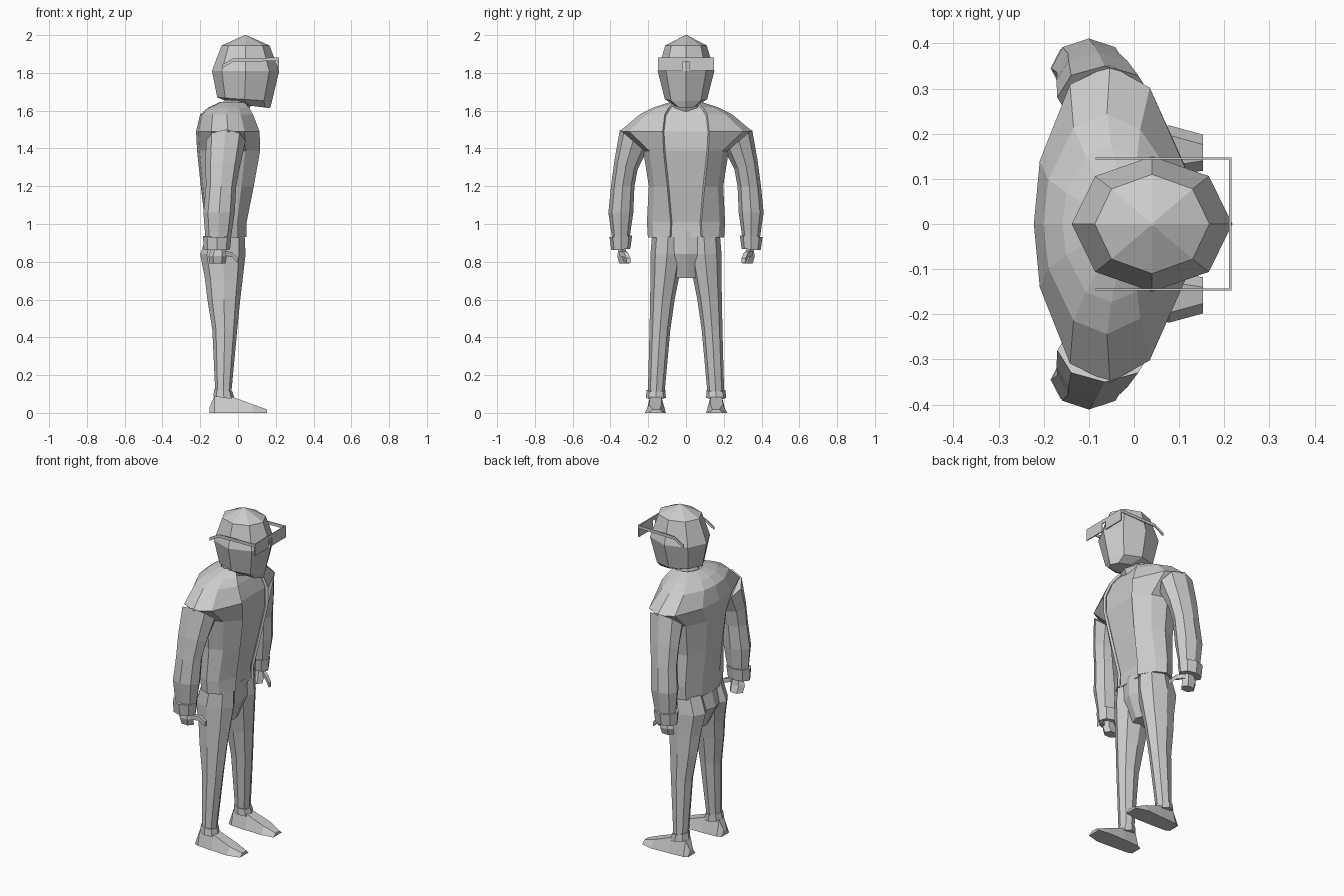
import bpy, bmesh, math

if "Cube" in bpy.data.objects:
    bpy.data.objects.remove(bpy.data.objects["Cube"])


def finish(name, bm, mirror=False, thick=0):
    bmesh.ops.recalc_face_normals(bm, faces=bm.faces)
    me = bpy.data.meshes.new(name)
    bm.to_mesh(me)
    bm.free()
    ob = bpy.data.objects.new(name, me)
    bpy.context.collection.objects.link(ob)
    if thick:
        m = ob.modifiers.new("thickness", 'SOLIDIFY')
        m.thickness, m.offset = thick, 0
    if mirror:
        m = ob.modifiers.new("mirror", 'MIRROR')
        m.use_axis = (False, True, False)
        m.use_clip = False
    return ob


def loft(name, rings, closed=True, caps=True, **kw):
    bm = bmesh.new()
    vs = [[bm.verts.new(p) for p in r] for r in rings]
    n = len(rings[0])
    for a, b in zip(vs, vs[1:]):
        for i in range(n if closed else n - 1):
            j = (i + 1) % n
            bm.faces.new((a[i], a[j], b[j], b[i]))
    if caps:
        bm.faces.new(vs[0])
        bm.faces.new(vs[-1])
    return finish(name, bm, **kw)


def oval(z, cx, cy, rx, ry, tilt=0, n=8, tx=0):
    # ring of n points; tilt raises the outer (+y) side, tx the front (+x) side
    pts = []
    for i in range(n):
        a = 2 * math.pi * i / n
        c, s = math.cos(a), math.sin(a)
        pts.append((cx + rx * c, cy + ry * s, z + tilt * s + tx * c))
    return pts


def body(z, xb, xf, w, e, closed=False):
    # torso section running from one front edge around the back to the other
    d = xf - xb
    half = [(xf, e), (xf - 0.24 * d, max(0.86 * w, e)), (xf - 0.5 * d, w),
            (xb + 0.24 * d, 0.88 * w), (xb + 0.04 * d, 0.4 * w)]
    pts = [(x, y, z) for x, y in half] + [(xb, 0, z)]
    pts += [(x, -y, z) for x, y in reversed(half)]
    return pts


def bar(name, pts, size, mirror=False):
    # flat strip: path in x-z at fixed y, size = (thickness y, height z)
    t, h = size[0] / 2, size[1] / 2
    rings = [[(x, y - t, z - h), (x, y + t, z - h), (x, y + t, z + h), (x, y - t, z + h)]
             for x, y, z in pts]
    return loft(name, rings, mirror=mirror)


# open jacket and the shirt inside it: z, back x, front x, half width, front edge y
sections = [(0.93, -.168, .040, .195, .082), (1.01, -.168, .040, .20, .078),
            (1.20, -.19, .078, .19, .095), (1.39, -.21, .112, .22, .115),
            (1.49, -.215, .108, .345, .12), (1.575, -.195, .075, .24, .11),
            (1.61, -.155, .055, .17, .09), (1.64, -.09, .03, .08, .06)]
loft("jacket", [body(*s) for s in sections], closed=False, caps=False, thick=0.014)
loft("shirt", [body(z, xb + .015, xf - .012, min(w - .015, .2), e)
               for z, xb, xf, w, e in sections])

# neck
loft("neck", [oval(1.58, -.03, 0, .075, .085), oval(1.69, .02, 0, .08, .08)])

# head with a rounded crown and tapering jaw
head = [oval(1.625, .075, 0, .095, .055, tx=-.012),
        oval(1.66, .035, 0, .145, .112, tx=-.01),
        oval(1.81, .04, 0, .178, .15),
        oval(1.945, .04, 0, .127, .11),
        oval(2.0, .04, 0, .004, .004)]
loft("head", head)

# visor with nose notch and side arms
bm = bmesh.new()
profile = [(-.147, 1.812), (-.016, 1.812), (-.016, 1.86), (.016, 1.86), (.016, 1.812),
           (.147, 1.812), (.147, 1.882), (-.147, 1.882)]
face = bm.faces.new([bm.verts.new((.210, y, z)) for y, z in profile])
ext = bmesh.ops.extrude_face_region(bm, geom=[face])
bmesh.ops.translate(bm, vec=(.006, 0, 0),
                    verts=[v for v in ext["geom"] if isinstance(v, bmesh.types.BMVert)])
finish("visor", bm)
bar("visor_arm", [(.212, .145, 1.872), (-.025, .145, 1.868), (-.085, .145, 1.834)],
    (.005, .018), mirror=True)

# sleeves
loft("sleeve", [oval(1.44, -.065, .28, .105, .07, .06),
                oval(1.31, -.08, .318, .092, .062, .02),
                oval(1.20, -.09, .335, .08, .062),
                oval(1.06, -.10, .345, .083, .066),
                oval(0.93, -.105, .345, .068, .047)], mirror=True)
loft("sleeve_cuff", [oval(.935, -.11, .345, .075, .06, -.004),
                     oval(.865, -.112, .345, .07, .05, -.004)], mirror=True)

# hands and thumbs
loft("hand", [oval(.875, -.105, .338, .035, .022, n=6),
              oval(.83, -.108, .338, .048, .03, n=6),
              oval(.79, -.108, .325, .042, .032, n=6)], mirror=True)
bar("thumb", [(-.07, .345, .845), (-.03, .318, .837), (.0, .305, .806)], (.022, .026),
    mirror=True)

# trousers
loft("trouser_seat", [oval(.96, -.065, 0, .10, .178), oval(.84, -.08, 0, .115, .18),
                      oval(.715, -.075, 0, .06, .07)])
loft("trouser_leg", [oval(.94, -.065, .095, .10, .085),
                     oval(.84, -.08, .10, .12, .088),
                     oval(.71, -.075, .113, .10, .075),
                     oval(.60, -.075, .125, .087, .065),
                     oval(.44, -.07, .138, .066, .055),
                     oval(.10, -.078, .158, .042, .044)], mirror=True)
loft("trouser_cuff", [oval(.12, -.077, .158, .048, .05, tx=-.008),
                      oval(.08, -.075, .160, .056, .053, tx=-.008)], mirror=True)

# shoes: sections from heel to toe as x, inner y, outer y, top z
shoe = [(-.15, .125, .195, .03), (-.125, .113, .205, .09), (-.03, .108, .212, .085),
        (.08, .107, .218, .045), (.153, .118, .198, .018)]
loft("shoe", [[(x, a, 0), (x, b, 0), (x, b - .022, h), (x, a + .022, h)]
              for x, a, b, h in shoe], mirror=True)
